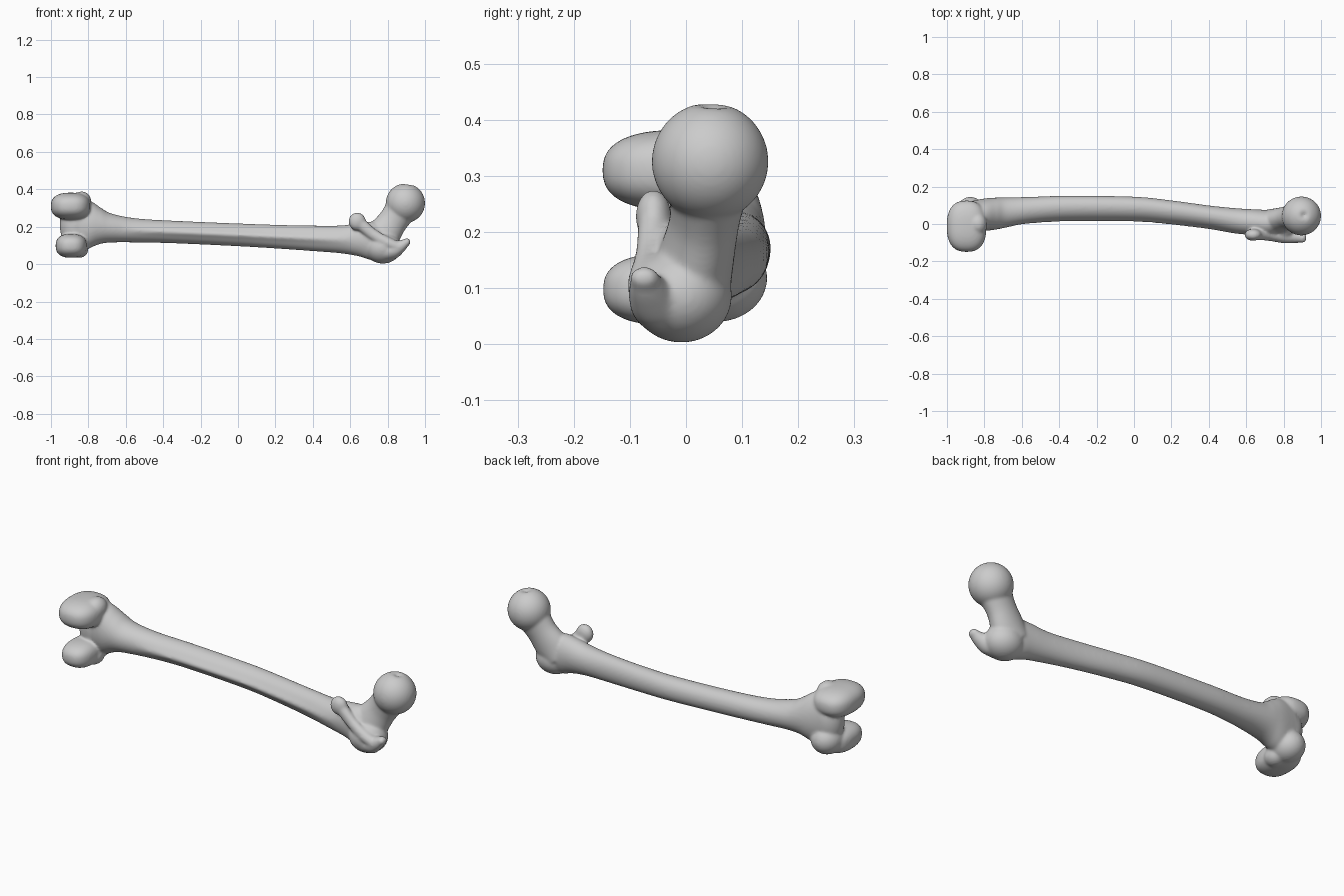
import bpy, bmesh, math
from mathutils import Vector

bm = bmesh.new()


def blob(c, r, p=2.0, dent=None):
    """Superellipsoid; p > 2 is boxier. dent is a direction of a small pit."""
    res = bmesh.ops.create_icosphere(bm, subdivisions=5, radius=1)
    for v in res["verts"]:
        n = v.co.normalized()
        k = sum(abs(a) ** p for a in n) ** (-1 / p)
        if dent:
            d = n.angle(Vector(dent))
            k -= 0.16 * math.exp(-(d / 0.17) ** 2)
        v.co = Vector([c[i] + r[i] * n[i] * k for i in range(3)])


def spline(pts, steps):
    """Catmull-Rom through tuples of any length."""
    out = []
    for i in range(len(pts) - 1):
        a, b, c, d = (pts[max(i - 1, 0)], pts[i], pts[i + 1],
                      pts[min(i + 2, len(pts) - 1)])
        for s in range(steps):
            t = s / steps
            out.append([0.5 * (2 * q + (r - p) * t
                               + (2 * p - 5 * q + 4 * r - w) * t * t
                               + (3 * q - p - 3 * r + w) * t ** 3)
                        for p, q, r, w in zip(a, b, c, d)])
    return out + [list(pts[-1])]


def tube(stations, ridge=0.0, n=48):
    """Loft of (x, y, z, half size along y, half size across)."""
    rows = spline(stations, 8)
    axis = (Vector(rows[-1][:3]) - Vector(rows[0][:3]))
    axis.y = 0
    u = Vector((0, 1, 0))
    w = axis.normalized().cross(u)
    rings = []
    for x, y, z, a, b in rows:
        fade = ridge * max(0, 1 - (abs(x) / 0.62) ** 4)
        ring = []
        for i in range(n):
            t = 2 * math.pi * i / n
            back = math.exp(-((t - math.pi) / 0.3) ** 2) * fade
            taper = 1 + 8 * fade * math.cos(t)
            ring.append(bm.verts.new(Vector((x, y, z))
                        + u * (a * math.cos(t) - back)
                        + w * (b * math.sin(t) * taper)))
        rings.append(ring)
    for p, q in zip(rings, rings[1:]):
        for i in range(n):
            j = (i + 1) % n
            bm.faces.new((p[i], p[j], q[j], q[i]))
    bm.faces.new(rings[0][::-1])
    bm.faces.new(rings[-1])


# bowed shaft with the ridge along its back: (x, y min, y max, z min, z max)
shaft = [(-0.88, -0.02, 0.12, 0.075, 0.365), (-0.80, -0.035, 0.136, 0.08, 0.34),
         (-0.74, -0.03, 0.141, 0.105, 0.302), (-0.68, -0.018, 0.142, 0.115, 0.27),
         (-0.55, 0.008, 0.145, 0.116, 0.245), (-0.35, 0.024, 0.151, 0.112, 0.232),
         (0.0, 0.024, 0.146, 0.096, 0.217), (0.2, 0.008, 0.126, 0.084, 0.21),
         (0.4, -0.018, 0.099, 0.07, 0.206), (0.55, -0.048, 0.084, 0.058, 0.207),
         (0.65, -0.06, 0.078, 0.042, 0.222), (0.72, -0.068, 0.075, 0.022, 0.225),
         (0.79, -0.055, 0.072, 0.03, 0.19)]
tube([(x, (a + b) / 2, (c + d) / 2, (b - a) / 2, (d - c) / 2)
      for x, a, b, c, d in shaft], ridge=0.012)

# ball head with its pit, and the neck
blob((0.895, 0.043, 0.326), (0.105, 0.104, 0.105), dent=(0.15, 0.05, 1))
tube([(0.73, 0.005, 0.10, 0.075, 0.085), (0.775, 0.018, 0.155, 0.068, 0.092),
      (0.825, 0.034, 0.225, 0.063, 0.08), (0.87, 0.042, 0.29, 0.075, 0.085)])

# greater trochanter: body, hooked tip, crest down to the lesser trochanter
blob((0.775, -0.008, 0.087), (0.098, 0.09, 0.084))
tube([(0.77, -0.03, 0.06, 0.06, 0.05), (0.83, -0.05, 0.072, 0.05, 0.045),
      (0.875, -0.066, 0.097, 0.036, 0.032), (0.905, -0.074, 0.119, 0.024, 0.02)])
blob((0.903, -0.074, 0.118), (0.02, 0.027, 0.021))
tube([(0.86, -0.072, 0.09, 0.03, 0.03), (0.80, -0.073, 0.115, 0.03, 0.03),
      (0.72, -0.065, 0.16, 0.025, 0.03), (0.645, -0.055, 0.225, 0.03, 0.035)])
blob((0.637, -0.058, 0.228), (0.046, 0.032, 0.048))

# condyles
blob((-0.895, -0.012, 0.31), (0.106, 0.137, 0.072), p=2.5)
blob((-0.835, 0.0, 0.335), (0.05, 0.06, 0.054))
blob((-0.892, -0.03, 0.098), (0.083, 0.118, 0.064), p=2.5)
blob((-0.875, 0.055, 0.118), (0.08, 0.09, 0.078))
blob((-0.85, 0.0, 0.08), (0.05, 0.06, 0.047))

# groove floor joining the condyles at the front
blob((-0.87, 0.045, 0.21), (0.083, 0.075, 0.13))

mesh = bpy.data.meshes.new("thigh_bone")
bm.to_mesh(mesh)
bm.free()
bone = bpy.data.objects.new("thigh_bone", mesh)
bpy.context.collection.objects.link(bone)

# fuse all parts into one skin and soften the joins
remesh = bone.modifiers.new("fuse", "REMESH")
remesh.mode = "VOXEL"
remesh.voxel_size = 0.006
remesh.use_smooth_shade = True
soft = bone.modifiers.new("soften", "SMOOTH")
soft.factor = 0.5
soft.iterations = 14
